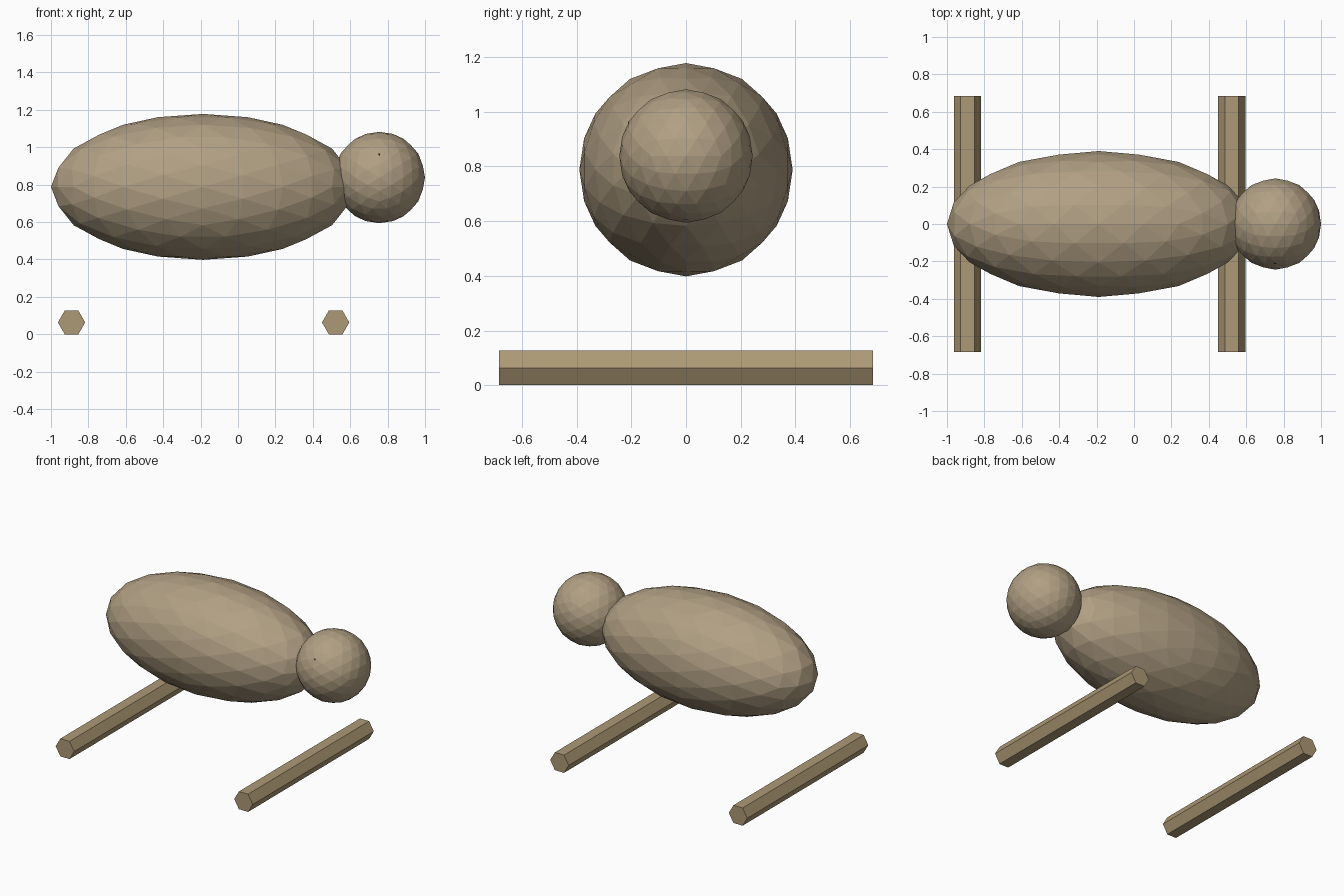
import bpy, bmesh, math
from mathutils import Matrix

if "Cube" in bpy.data.objects:
    bpy.data.objects.remove(bpy.data.objects["Cube"])


def paint(name, rgb):
    mat = bpy.data.materials.new(name)
    mat.diffuse_color = (*rgb, 1)
    mat.use_nodes = True
    mat.node_tree.nodes["Principled BSDF"].inputs["Base Color"].default_value = mat.diffuse_color
    return mat


WOOL = paint("wool", (0.44, 0.35, 0.23))
WOOD = paint("wood", (0.42, 0.32, 0.18))
DARK = paint("dark", (0.02, 0.02, 0.02))


def finish(bm, name, mat):
    mesh = bpy.data.meshes.new(name)
    bm.to_mesh(mesh)
    bm.free()
    mesh.materials.append(mat)
    obj = bpy.data.objects.new(name, mesh)
    bpy.context.collection.objects.link(obj)
    return obj


def faceted_ball(name, center, radii, level, mat):
    """Flat-shaded icosphere with an edge, not a corner, on each axis."""
    bm = bmesh.new()
    tilt = Matrix.Rotation(-math.atan(2) / 2, 4, 'Y')
    place = Matrix.Translation(center) @ Matrix.Diagonal((*radii, 1))
    bmesh.ops.create_icosphere(bm, subdivisions=level, radius=1, matrix=place @ tilt)
    return finish(bm, name, mat)


def hex_rod(name, x, radius=0.073, length=1.367):
    """Six-sided rod along y, lying on one of its flats."""
    bm = bmesh.new()
    z = radius * math.cos(math.pi / 6)
    turn = Matrix.Rotation(math.pi / 2, 4, 'X') @ Matrix.Rotation(math.pi / 2, 4, 'Z')
    bmesh.ops.create_cone(bm, cap_ends=True, segments=6, radius1=radius,
                          radius2=radius, depth=length,
                          matrix=Matrix.Translation((x, 0, z)) @ turn)
    return finish(bm, name, WOOD)


# Body and head
faceted_ball("body", (-0.188, 0, 0.788), (0.812, 0.39, 0.39), 3, WOOL)
faceted_ball("head", (0.756, 0, 0.838), (0.244, 0.244, 0.244), 3, WOOL)

# Tiny eye, barely breaking the surface of the head
faceted_ball("eye", (0.755, -0.207, 0.96), (0.006, 0.006, 0.006), 2, DARK)

# Ground rods
hex_rod("rear_rod", -0.89)
hex_rod("front_rod", 0.522)
